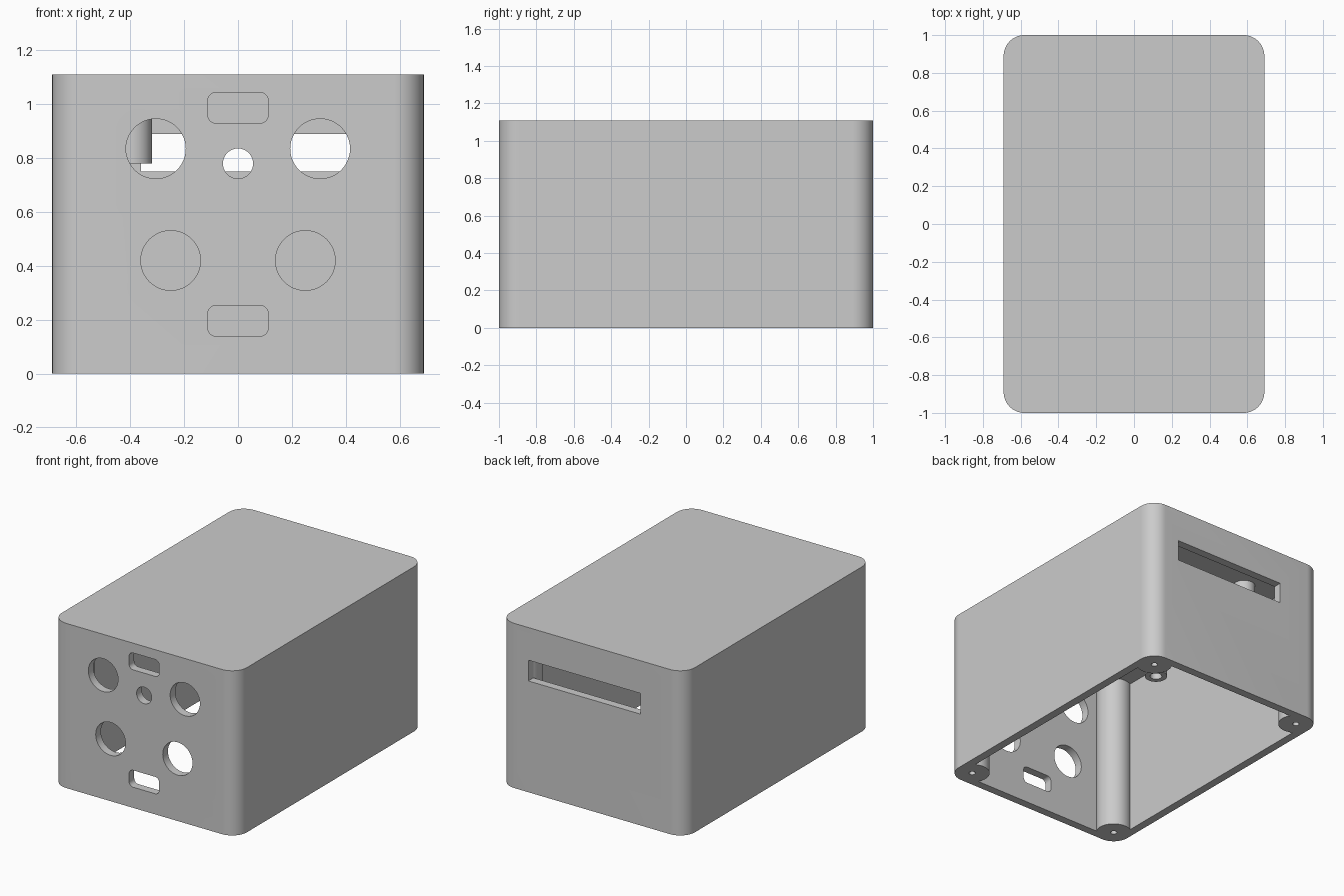
import bpy
import bmesh
import math
from mathutils import Matrix

if "Cube" in bpy.data.objects:
    bpy.data.objects.remove(bpy.data.objects["Cube"], do_unlink=True)

# Overall sizes
HX, HY, H = 0.69, 1.0, 1.11
WALL, CORNER = 0.055, 0.11
POST_X, POST_Y = HX - CORNER, HY - CORNER

grey = bpy.data.materials.new("plain grey")
grey.use_nodes = True
grey.diffuse_color = (0.6, 0.6, 0.6, 1)
grey.node_tree.nodes["Principled BSDF"].inputs["Base Color"].default_value = (0.6, 0.6, 0.6, 1)


def rounded_rect(hx, hy, radius, steps=16):
    if radius == 0:
        return [(hx, hy), (-hx, hy), (-hx, -hy), (hx, -hy)]
    points = []
    for quarter, (sx, sy) in enumerate([(1, 1), (-1, 1), (-1, -1), (1, -1)]):
        for i in range(steps + 1):
            a = (quarter + i / steps) * math.pi / 2
            points.append((sx * (hx - radius) + radius * math.cos(a),
                           sy * (hy - radius) + radius * math.sin(a)))
    return points


def circle(radius, steps=48):
    return [(radius * math.cos(i * math.tau / steps), radius * math.sin(i * math.tau / steps))
            for i in range(steps)]


def prism(name, outline, low, high, matrix=Matrix()):
    """Extrude an outline along z from low to high, then place it."""
    bm = bmesh.new()
    base = bm.faces.new([bm.verts.new((x, y, low)) for x, y in outline])
    top = bmesh.ops.extrude_face_region(bm, geom=[base])["geom"]
    bmesh.ops.translate(bm, vec=(0, 0, high - low),
                        verts=[v for v in top if isinstance(v, bmesh.types.BMVert)])
    bmesh.ops.transform(bm, matrix=matrix, verts=bm.verts)
    bmesh.ops.recalc_face_normals(bm, faces=bm.faces)
    mesh = bpy.data.meshes.new(name)
    bm.to_mesh(mesh)
    bm.free()
    mesh.materials.append(grey)
    obj = bpy.data.objects.new(name, mesh)
    bpy.context.collection.objects.link(obj)
    return obj


def cut(target, cutter):
    """Subtract the cutter from the target and discard it."""
    mod = target.modifiers.new("cut", "BOOLEAN")
    mod.operation = "DIFFERENCE"
    mod.solver = "EXACT"
    mod.object = cutter
    bpy.context.view_layer.objects.active = target
    bpy.ops.object.modifier_apply(modifier=mod.name)
    bpy.data.objects.remove(cutter, do_unlink=True)


def upright(x, y):
    return Matrix.Translation((x, y, 0))


def through_wall(x, y, z):
    return Matrix.Translation((x, y, z)) @ Matrix.Rotation(math.pi / 2, 4, "X")


enclosure = prism("enclosure", rounded_rect(HX, HY, CORNER), 0, H)
cavity = prism("cavity_cutter", rounded_rect(HX - WALL, HY - WALL, 0), -0.2, H - WALL)

# Corner posts and board standoffs are the parts the cavity leaves standing
posts = [(sx * POST_X, sy * POST_Y) for sx in (-1, 1) for sy in (-1, 1)]
standoffs = [(x, y) for x in (-0.39, 0.5) for y in (-0.25, 0.61)]
for x, y in posts:
    cut(cavity, prism("post", circle(CORNER), -0.4, H + 0.2, upright(x, y)))
for x, y in standoffs:
    cut(cavity, prism("standoff", circle(0.07), 0.78, H + 0.2, upright(x, y)))
cut(enclosure, cavity)

# Screw holes
for x, y in posts:
    cut(enclosure, prism("post_screw_hole", circle(0.02, 24), -0.1, 0.3, upright(x, y)))
for x, y in standoffs:
    cut(enclosure, prism("standoff_screw_hole", circle(0.037, 24), 0.7, 1.0, upright(x, y)))

# Front panel openings: four large holes, one small hole, two rounded slots
for x, z, radius in [(0.305, 0.835, 0.111), (-0.305, 0.835, 0.111),
                     (0.25, 0.42, 0.111), (-0.25, 0.42, 0.111), (0, 0.78, 0.056)]:
    cut(enclosure, prism("round_hole", circle(radius), -0.08, 0.08, through_wall(x, -HY, z)))
for z in (0.987, 0.196):
    cut(enclosure, prism("front_slot", rounded_rect(0.112, 0.057, 0.03, 8),
                         -0.08, 0.08, through_wall(0, -HY, z)))

# Long slot in the back panel, set off centre
cut(enclosure, prism("back_slot", rounded_rect(0.418, 0.07, 0),
                     -0.07, 0.07, through_wall(0.058, HY, 0.82)))

# Smooth the round surfaces, keep the edges sharp
bpy.ops.object.select_all(action="DESELECT")
enclosure.select_set(True)
bpy.context.view_layer.objects.active = enclosure
bpy.ops.object.shade_smooth_by_angle(angle=math.radians(30))
